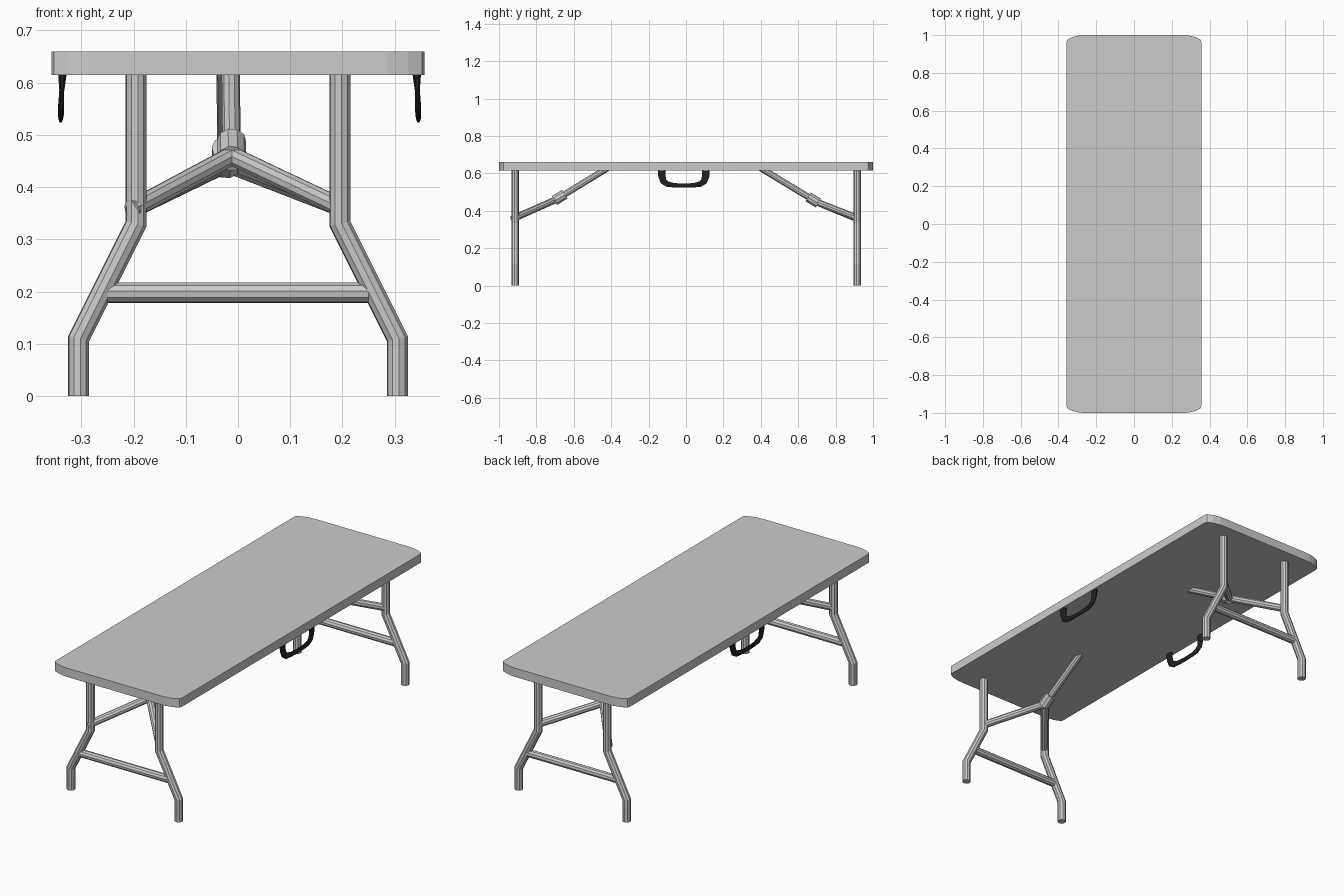
import bpy, bmesh, math
from mathutils import Vector

if "Cube" in bpy.data.objects:
    bpy.data.objects.remove(bpy.data.objects["Cube"])


def make_object(name, bm):
    bmesh.ops.recalc_face_normals(bm, faces=bm.faces)
    me = bpy.data.meshes.new(name)
    bm.to_mesh(me)
    bm.free()
    ob = bpy.data.objects.new(name, me)
    bpy.context.collection.objects.link(ob)
    return ob


def skin(name, rings):
    """Join equal rings of points into a capped solid."""
    bm = bmesh.new()
    loops = [[bm.verts.new(p) for p in ring] for ring in rings]
    n = len(loops[0])
    for a, b in zip(loops, loops[1:]):
        for i in range(n):
            j = (i + 1) % n
            bm.faces.new((a[i], a[j], b[j], b[i]))
    bm.faces.new(loops[0])
    bm.faces.new(loops[-1])
    return make_object(name, bm)


def tube(name, path, radius, sides=10):
    """Round tube with mitred bends."""
    pts = [Vector(p) for p in path]
    dirs = [(b - a).normalized() for a, b in zip(pts, pts[1:])]
    u = dirs[0].orthogonal().normalized()
    v = dirs[0].cross(u)
    angles = [2 * math.pi * (i + 0.5) / sides for i in range(sides)]
    ring = [pts[0] + radius * (math.cos(a) * u + math.sin(a) * v) for a in angles]
    rings = [ring]
    for k in range(1, len(pts)):
        d = dirs[k - 1]
        normal = d + dirs[min(k, len(dirs) - 1)]
        ring = [p + d * ((pts[k] - p).dot(normal) / d.dot(normal)) for p in ring]
        rings.append(ring)
    return skin(name, rings)


# Table top with rounded corners
corner = [(0.357, 0.965), (0.352, 0.977), (0.325, 0.990), (0.285, 0.999), (0.25, 1.0)]
outline = (corner + [(-x, y) for x, y in reversed(corner)]
           + [(-x, -y) for x, y in corner] + [(x, -y) for x, y in reversed(corner)])
skin("table_top", [[(x, y, z) for x, y in outline] for z in (0.615, 0.66)])

# Leg frames and folding braces: label, leg y, apex, strut top
ends = [
    ("front", -0.914, (-0.012, -0.695, 0.460), (-0.014, -0.420, 0.628)),
    ("back", 0.915, (-0.022, 0.700, 0.446), (-0.024, 0.400, 0.628)),
]
for label, y, apex, top in ends:
    for side, s in (("left", -1), ("right", 1)):
        tube(f"{label}_{side}_leg", [(s * 0.305, y, 0), (s * 0.305, y, 0.11),
             (s * 0.195, y, 0.33), (s * 0.195, y, 0.62)], 0.0205)
    tube(f"{label}_crossbar", [(-0.25, y, 0.198), (0.25, y, 0.198)], 0.0195)
    left_y = y - 0.012 if label == "front" else y
    tube(f"{label}_brace", [(-0.203, left_y, 0.358), apex, (0.195, y, 0.362)], 0.0185)
    a, b = Vector(apex), Vector(top)
    d = (b - a).normalized()
    tube(f"{label}_strut", [a, b], 0.0175)
    tube(f"{label}_sleeve", [a - d * 0.01, a + d * 0.055], 0.028)

# Carrying handles: y, z, half width in the loop plane, half thickness
black = bpy.data.materials.new("black_plastic")
black.diffuse_color = (0.015, 0.015, 0.015, 1)
black.use_nodes = True
black.node_tree.nodes["Principled BSDF"].inputs["Base Color"].default_value = black.diffuse_color
half = [(0.118, 0.618, 0.022, 0.009), (0.117, 0.585, 0.021, 0.005),
        (0.108, 0.557, 0.019, 0.006), (0.088, 0.543, 0.016, 0.006),
        (0.055, 0.537, 0.013, 0.005), (0.02, 0.535, 0.012, 0.005)]
sections = half + [(-y, z, w, t) for y, z, w, t in reversed(half)]
for side, s in (("left", -1), ("right", 1)):
    rings = []
    for k, (y, z, w, t) in enumerate(sections):
        p, q = sections[max(k - 1, 0)], sections[min(k + 1, len(sections) - 1)]
        ty, tz = q[0] - p[0], q[1] - p[1]
        length = math.hypot(ty, tz)
        ny, nz = -tz / length, ty / length
        cx = s * 0.339 + 0.003 + s * 0.04 * (0.618 - z)
        rings.append([(cx + t * math.sin(a), y - 0.012 + ny * w * math.cos(a),
                       z + nz * w * math.cos(a))
                      for a in (2 * math.pi * (i + 0.5) / 8 for i in range(8))])
    handle = skin(f"{side}_handle", rings)
    handle.data.materials.append(black)
